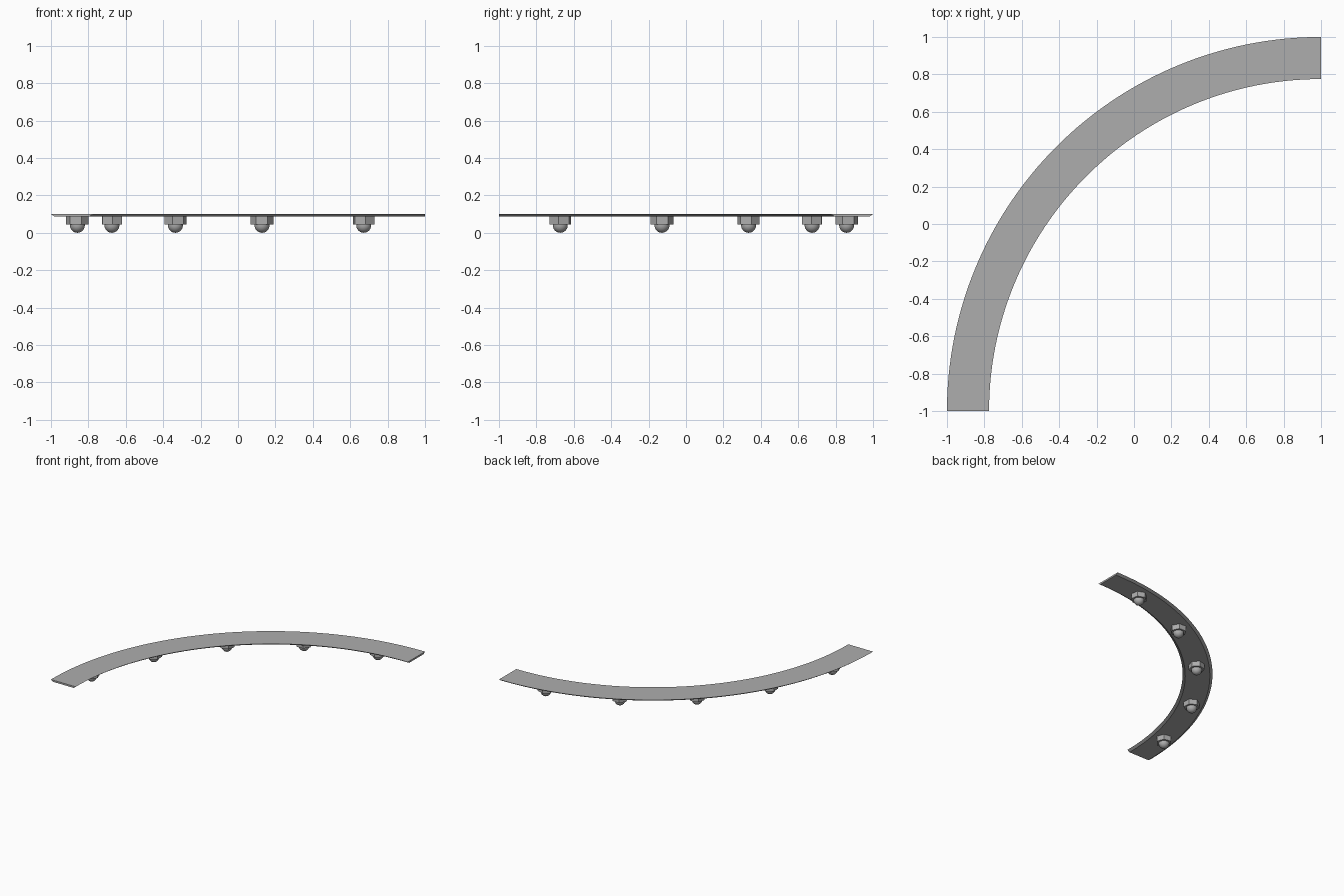
import bpy, bmesh
from math import radians, cos, sin, pi

cube = bpy.data.objects.get("Cube")
if cube:
    bpy.data.objects.remove(cube)

OUTER, INNER = 2.0, 1.775
MID = (OUTER + INNER) / 2
TOP, UNDER, NUT_BASE = 0.1, 0.086, 0.044
CHAMFER = 0.02
ARC_STEPS = 64

grey = bpy.data.materials.new("steel grey")
grey.use_nodes = True
color = (0.42, 0.42, 0.42, 1)
grey.diffuse_color = color
grey.node_tree.nodes["Principled BSDF"].inputs["Base Color"].default_value = color


def on_arc(radius, angle, z):
    """Point on the quarter ring, whose centre is the front left corner."""
    return (1 - radius * cos(angle), -1 + radius * sin(angle), z)


def finish(name, bm, smooth=False):
    bmesh.ops.recalc_face_normals(bm, faces=bm.faces)
    mesh = bpy.data.meshes.new(name)
    bm.to_mesh(mesh)
    bm.free()
    mesh.materials.append(grey)
    obj = bpy.data.objects.new(name, mesh)
    bpy.context.collection.objects.link(obj)
    if smooth:
        bpy.ops.object.select_all(action='DESELECT')
        obj.select_set(True)
        bpy.context.view_layer.objects.active = obj
        bpy.ops.object.shade_smooth_by_angle(angle=radians(30))
    return obj


# Curved plate: a cross-section with undercut rims swept through a quarter turn
profile = [(INNER, TOP), (OUTER, TOP),
           (OUTER - CHAMFER, UNDER), (INNER + CHAMFER, UNDER)]
bm = bmesh.new()
rings = []
for i in range(ARC_STEPS + 1):
    angle = pi / 2 * i / ARC_STEPS
    rings.append([bm.verts.new(on_arc(r, angle, z)) for r, z in profile])
for a, b in zip(rings, rings[1:]):
    for k in range(4):
        n = (k + 1) % 4
        bm.faces.new((a[k], a[n], b[n], b[k]))
bm.faces.new(rings[0])
bm.faces.new(rings[-1])
finish("curved_plate", bm, smooth=True)


def lathe(sides, levels, radius_at):
    """Closed solid of stacked rings, given as (radius, z) levels."""
    bm = bmesh.new()
    stack = [[bm.verts.new((r * cos(2 * pi * k / sides), r * sin(2 * pi * k / sides), z))
              for k in range(sides)] for r, z in levels]
    for a, b in zip(stack, stack[1:]):
        for k in range(sides):
            n = (k + 1) % sides
            bm.faces.new((a[k], a[n], b[n], b[k]))
    bm.faces.new(stack[0])
    if radius_at is None:
        bm.faces.new(stack[-1])
    else:
        tip = bm.verts.new((0, 0, radius_at))
        for k in range(sides):
            bm.faces.new((stack[-1][k], stack[-1][(k + 1) % sides], tip))
    return bm


# Hexagonal nuts with rounded bolt ends, spaced evenly under the plate
DOME = 0.04
dome_levels = [(DOME, NUT_BASE + 0.005)]
dome_levels += [(DOME * cos(pi / 2 * i / 8), DOME - DOME * sin(pi / 2 * i / 8)) for i in range(8)]
for i in range(5):
    angle = radians(10 + 17.5 * i)
    nut = finish(f"hex_nut_{i + 1}", lathe(6, [(0.061, UNDER + 0.003), (0.061, NUT_BASE)], None))
    dome = finish(f"bolt_end_{i + 1}", lathe(24, dome_levels, 0), smooth=True)
    for part in (nut, dome):
        part.location = on_arc(MID, angle, 0)
        part.rotation_euler.z = -angle
